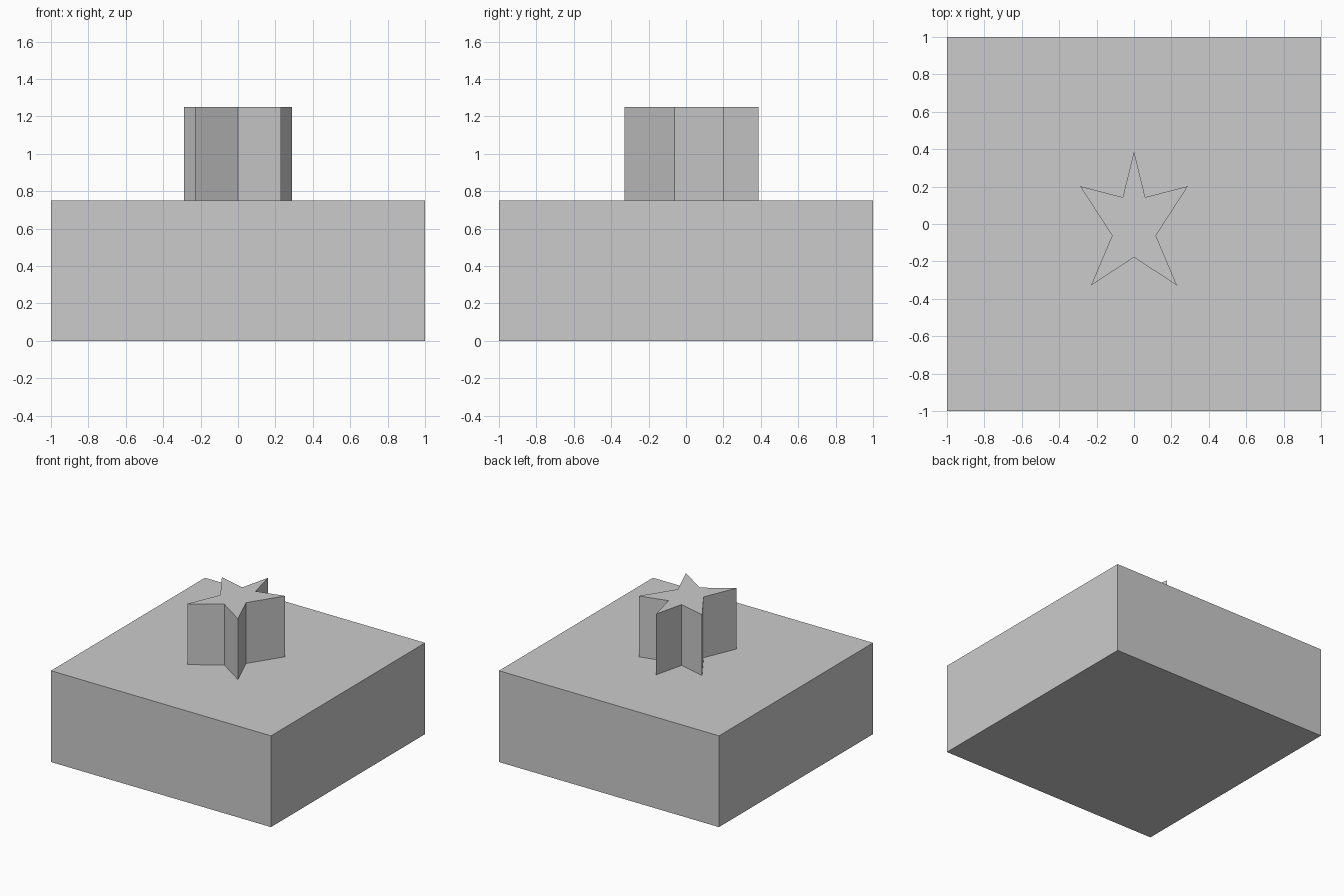
import bpy
import bmesh

cube = bpy.data.objects.get("Cube")
if cube:
    bpy.data.objects.remove(cube, do_unlink=True)

# Single plain grey
GREY = (0.6, 0.6, 0.6, 1.0)
grey = bpy.data.materials.new("plain grey")
grey.use_nodes = True
grey.diffuse_color = GREY
grey.node_tree.nodes["Principled BSDF"].inputs["Base Color"].default_value = GREY


def prism(name, outline, z0, z1):
    """Extrude a counter-clockwise outline from z0 up to z1."""
    bm = bmesh.new()
    face = bm.faces.new([bm.verts.new((x, y, z0)) for x, y in outline])
    ext = bmesh.ops.extrude_face_region(bm, geom=[face], use_keep_orig=True)
    top = [g for g in ext["geom"] if isinstance(g, bmesh.types.BMVert)]
    bmesh.ops.translate(bm, verts=top, vec=(0, 0, z1 - z0))
    bmesh.ops.recalc_face_normals(bm, faces=bm.faces[:])
    mesh = bpy.data.meshes.new(name)
    bm.to_mesh(mesh)
    bm.free()
    mesh.materials.append(grey)
    obj = bpy.data.objects.new(name, mesh)
    bpy.context.collection.objects.link(obj)
    return obj


# Square base block
prism("base_block", [(-1, -1), (1, -1), (1, 1), (-1, 1)], 0, 0.75)

# Five-pointed star column: right half of the outline, mirrored across x
half = [(0, -0.178), (0.23, -0.329), (0.117, -0.062),
        (0.288, 0.202), (0.06, 0.143), (0, 0.388)]
star = half + [(-x, y) for x, y in reversed(half[1:-1])]
prism("star_column", star, 0.75, 1.25)
